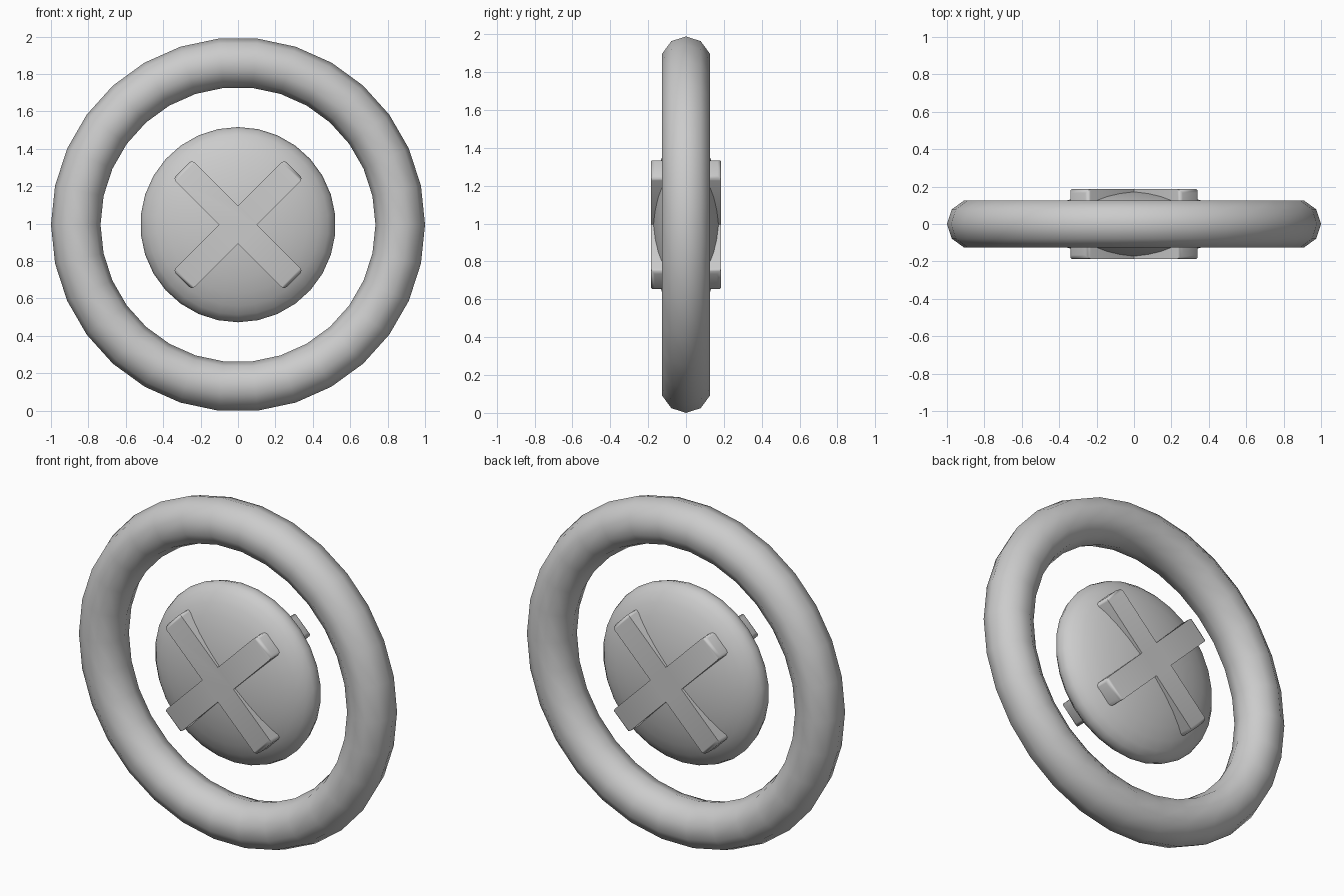
import bpy, bmesh, math

if "Cube" in bpy.data.objects:
    bpy.data.objects.remove(bpy.data.objects["Cube"])

SIDES = 30
CZ = math.cos(math.pi / SIDES)   # centre height, so the ring rests on z = 0
UPRIGHT = (math.pi / 2, 0, 0)


def finish(obj, name, smooth_angle):
    obj.name = name
    bpy.ops.object.select_all(action='DESELECT')
    obj.select_set(True)
    bpy.context.view_layer.objects.active = obj
    bpy.ops.object.transform_apply(location=False, rotation=True, scale=True)
    bpy.ops.object.shade_smooth_by_angle(angle=math.radians(smooth_angle))


# Outer ring
bpy.ops.mesh.primitive_torus_add(major_segments=SIDES, minor_segments=10,
                                 major_radius=0.8675, minor_radius=0.1325,
                                 location=(0, 0, CZ), rotation=UPRIGHT)
finish(bpy.context.object, "outer_ring", 80)

# Flattened round hub
bpy.ops.mesh.primitive_uv_sphere_add(segments=SIDES, ring_count=16, radius=1,
                                     location=(0, 0, CZ), rotation=UPRIGHT)
hub = bpy.context.object
hub.scale = (0.522, 0.522, 0.175)
finish(hub, "hub", 80)

# Diagonal cross that passes through the hub and shows on both faces
half_w, length, half_d = 0.0715, 0.42, 0.186
bm = bmesh.new()
outline = []
for i in range(4):
    a = math.radians(45 + 90 * i)
    c, s = math.cos(a), math.sin(a)
    for u, v in ((length, -half_w), (length, half_w), (half_w, half_w)):
        outline.append(bm.verts.new((u * c - v * s, -half_d, u * s + v * c)))
face = bm.faces.new(outline)
ext = bmesh.ops.extrude_face_region(bm, geom=[face])
for v in ext["geom"]:
    if isinstance(v, bmesh.types.BMVert):
        v.co.y = half_d
bmesh.ops.recalc_face_normals(bm, faces=bm.faces)

# Rounded arm tips
tips = [f for f in bm.faces if len(f.verts) == 4
        and all(math.hypot(v.co.x, v.co.z) > 0.3 for v in f.verts)]
tip_edges = list({e for f in tips for e in f.edges})
bmesh.ops.bevel(bm, geom=tip_edges, offset=0.02, segments=2, profile=0.5,
                affect='EDGES')
mesh = bpy.data.meshes.new("cross")
bm.to_mesh(mesh)
bm.free()
cross = bpy.data.objects.new("cross", mesh)
cross.location = (0, 0, CZ)
bpy.context.collection.objects.link(cross)
finish(cross, "cross", 50)
